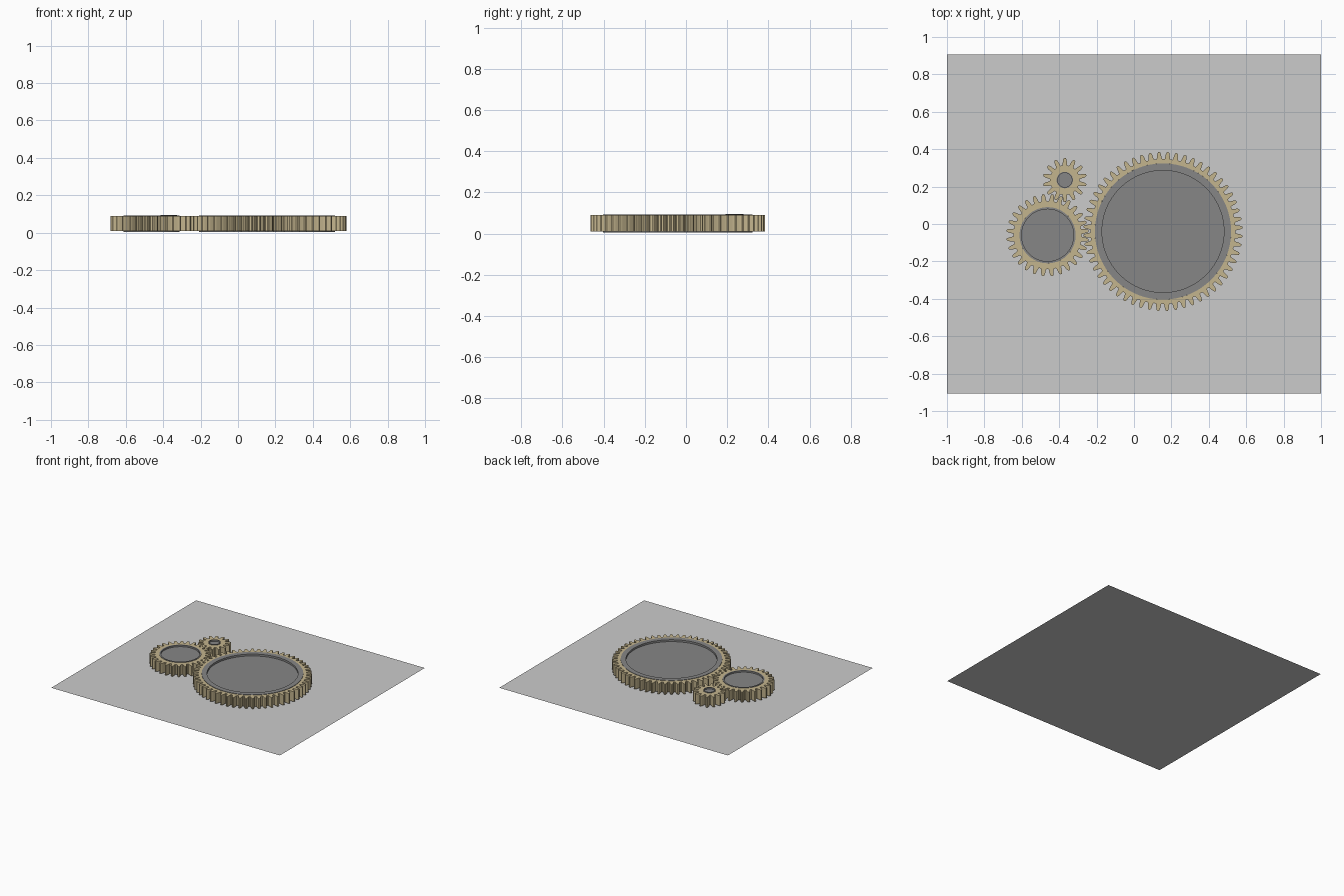
import bpy, bmesh
from math import pi, sin, cos, atan2, radians

if "Cube" in bpy.data.objects:
    bpy.data.objects.remove(bpy.data.objects["Cube"])

MODULE = 0.01464


def material(name, col):
    m = bpy.data.materials.new(name)
    m.diffuse_color = (*col, 1)
    m.use_nodes = True
    m.node_tree.nodes["Principled BSDF"].inputs["Base Color"].default_value = m.diffuse_color
    return m


TAN = material("brass_tan", (0.55, 0.46, 0.27))
DARK = material("dark_grey", (0.24, 0.24, 0.24))


def finish(name, bm, loc, mat=None):
    bmesh.ops.recalc_face_normals(bm, faces=bm.faces)
    me = bpy.data.meshes.new(name)
    bm.to_mesh(me)
    bm.free()
    ob = bpy.data.objects.new(name, me)
    ob.location = loc
    bpy.context.collection.objects.link(ob)
    if mat:
        me.materials.append(mat)
        bpy.ops.object.select_all(action='DESELECT')
        ob.select_set(True)
        bpy.context.view_layer.objects.active = ob
        bpy.ops.object.shade_smooth_by_angle(angle=radians(30))
    return ob


def gear(name, center, teeth, bore, phase, z0=0.01, z1=0.09):
    """Toothed ring with rounded tooth tips and an open bore."""
    rp = MODULE * teeth / 2
    # half of one tooth: radius offset from the pitch circle, fraction of pitch
    half = [(-0.0235, -0.39), (-0.0215, -0.33), (-0.014, -0.285), (0.0, -0.23),
            (0.010, -0.165), (0.0145, -0.10)]
    prof = half + [(0.0155, 0.0)] + [(r, -f) for r, f in reversed(half)]
    bm = bmesh.new()
    rings = []
    for i in range(teeth):
        for dr, f in prof:
            a = phase + (i + f) * 2 * pi / teeth
            c, s = cos(a), sin(a)
            r = rp + dr
            rings.append([bm.verts.new(p) for p in (
                (r * c, r * s, z0), (r * c, r * s, z1),
                (bore * c, bore * s, z1), (bore * c, bore * s, z0))])
    for a, b in zip(rings, rings[1:] + rings[:1]):
        for k in range(4):
            n = (k + 1) % 4
            bm.faces.new((a[k], a[n], b[n], b[k]))
    finish(name, bm, (*center, 0), TAN)


def hub(name, center, ro, ri, z0, z1, recess):
    """Disc with a raised rim on both faces."""
    prof = [(0, z0 + recess), (ri, z0 + recess), (ri, z0), (ro, z0),
            (ro, z1), (ri, z1), (ri, z1 - recess), (0, z1 - recess)]
    bm = bmesh.new()
    vs = [bm.verts.new((r, 0, z)) for r, z in prof]
    es = [bm.edges.new(p) for p in zip(vs, vs[1:])]
    bmesh.ops.spin(bm, geom=vs + es, cent=(0, 0, 0), axis=(0, 0, 1),
                   angle=2 * pi, steps=96, use_duplicate=False)
    bmesh.ops.remove_doubles(bm, verts=bm.verts, dist=1e-5)
    finish(name, bm, (*center, 0), DARK)


def mesh_phase(ca, na, pa, cb, nb):
    """Phase of gear b so that its teeth fall in the gaps of gear a."""
    d = atan2(cb[1] - ca[1], cb[0] - ca[0])
    fb = 0.5 - (d - pa) * na / (2 * pi)
    return d + pi - fb * 2 * pi / nb


small, medium, large = (-0.37, 0.235), (-0.462, -0.06), (0.155, -0.04)
ph_s = pi / 2
ph_m = mesh_phase(small, 14, ph_s, medium, 28)
ph_l = mesh_phase(medium, 28, ph_m, large, 56)

# toothed rings
gear("small_gear", small, 14, 0.044, ph_s)
gear("medium_gear", medium, 28, 0.15, ph_m)
gear("large_gear", large, 56, 0.364, ph_l)

# hubs filling the bores
hub("small_hub", small, 0.044, 0.038, 0.015, 0.095, 0.012)
hub("medium_hub", medium, 0.15, 0.139, 0.005, 0.093, 0.012)
hub("large_hub", large, 0.364, 0.326, 0.005, 0.093, 0.015)

# flat base sheet
bm = bmesh.new()
bm.faces.new([bm.verts.new((x, y, 0)) for x, y in
              ((-1, -0.905), (1, -0.905), (1, 0.905), (-1, 0.905))])
finish("base_sheet", bm, (0, 0, 0))
